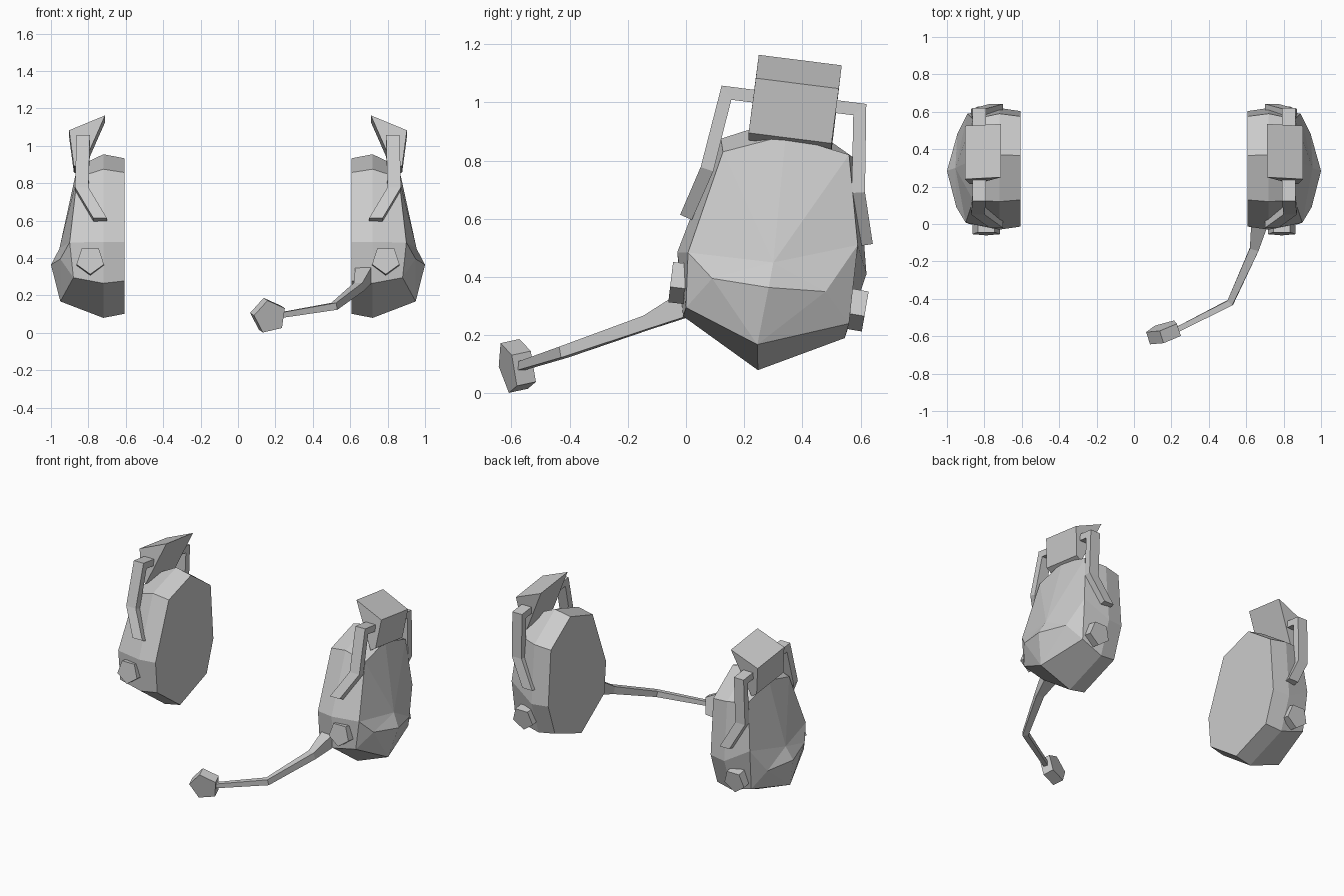
import bpy, bmesh
from math import cos, sin, radians
from mathutils import Vector as V

if "Cube" in bpy.data.objects:
    bpy.data.objects.remove(bpy.data.objects["Cube"])


def finish(name, bm, mirror):
    bmesh.ops.recalc_face_normals(bm, faces=bm.faces)
    me = bpy.data.meshes.new(name)
    bm.to_mesh(me)
    bm.free()
    ob = bpy.data.objects.new(name, me)
    bpy.context.collection.objects.link(ob)
    if mirror:
        ob.modifiers.new("Mirror", 'MIRROR')
    return ob


def bridge(bm, rings):
    loops = [[bm.verts.new(p) for p in r] for r in rings]
    n = len(loops[0])
    for a, b in zip(loops, loops[1:]):
        for i in range(n):
            j = (i + 1) % n
            bm.faces.new((a[i], a[j], b[j], b[i]))
    return loops


def loft(name, rings, mirror=True):
    bm = bmesh.new()
    loops = bridge(bm, rings)
    bm.faces.new(loops[0])
    bm.faces.new(loops[-1])
    return finish(name, bm, mirror)


def sweep(name, path, sizes, mirror=True):
    """Square-section strip with mitred bends; sizes are half width and half thickness."""
    pts = [V(p) for p in path]
    rings = []
    for i, p in enumerate(pts):
        d0 = (p - pts[i - 1]).normalized() if i else (pts[1] - p).normalized()
        d1 = (pts[i + 1] - p).normalized() if i < len(pts) - 1 else d0
        t = (d0 + d1).normalized()
        side = V((1, 0, 0)) if mirror else t.cross(V((0, 0, 1))).normalized()
        up = side.cross(t).normalized() / max(t.dot(d1), 0.5)
        w, h = sizes[i]
        rings.append([p + side * w * a + up * h * b
                      for a, b in ((-1, -1), (1, -1), (1, 1), (-1, 1))])
    return loft(name, rings, mirror)


def pentagon(name, centre, axis, radius, depth, start, mirror=True):
    n = V(axis).normalized()
    u = V((0, 0, 1)).cross(n).normalized()
    v = n.cross(u)
    rings = [[V(centre) + n * s * depth / 2
              + (u * cos(radians(start + 72 * i)) + v * sin(radians(start + 72 * i))) * radius
              for i in range(5)] for s in (-1, 1)]
    return loft(name, rings, mirror)


# Ear cup: octagonal pad, then a faceted dome (y, z outline from the bottom round the back)
rim = [(.247, .08), (.545, .19), (.62, .41), (.59, .80),
       (.37, .955), (.12, .875), (-.03, .485), (-.01, .265)]
shoulder = [(.95, .245, .168), (.88, .56, .24), (.89, .59, .51), (.86, .56, .82),
            (.86, .343, .886), (.86, .127, .83), (.90, .007, .484), (.88, 0, .295)]
inner = [(.607, .295 + (y - .295) * .95, .52 + (z - .52) * .95) for y, z in rim]
bm = bmesh.new()
loops = bridge(bm, [inner, [(.72, y, z) for y, z in rim], shoulder])
bm.faces.new(loops[0])
c = loops[2]
apex = bm.verts.new((1, .284, .364))
crest = bm.verts.new((.955, .30, .45))
front = bm.verts.new((.95, .09, .395))
back = bm.verts.new((.945, .48, .35))
for a, b in zip(c[2:6], c[3:7]):
    bm.faces.new((crest, a, b))
for tip, low, mid in ((front, c[7], c[6]), (back, c[1], c[2])):
    bm.faces.new((tip, c[0], low))
    bm.faces.new((tip, low, mid))
    bm.faces.new((tip, mid, crest))
    bm.faces.new((tip, crest, apex))
    bm.faces.new((tip, apex, c[0]))
finish("ear_cup", bm, True)

# Yoke holding the cup
sweep("yoke", [(.737, 0, .605), (.835, .072, .77), (.828, .139, 1.033),
               (.828, .597, .975), (.835, .592, .69), (.737, .62, .51)],
      [(.036, .022)] * 6)

# Headband clamp block
section = [(.71, .25, 1.163), (.903, .24, 1.083), (.878, .215, .895), (.84, .215, .87)]
loft("clamp_block", [section, [(x, y + .285, z - .036) for x, y, z in section]])

# Pivot knobs, front and back
pentagon("front_knob", (.79, -.012, .385), (0, -1, .12), .077, .08, -90)
pentagon("back_knob", (.79, .58, .295), (0, 1, -.17), .077, .075, -90)

# Microphone boom and capsule, right side only
sweep("mic_boom", [(.675, .02, .315), (.645, -.13, .245), (.515, -.42, .142), (.20, -.58, .09)],
      [(.045, .045), (.024, .024), (.018, .018), (.014, .014)], mirror=False)
pentagon("mic_capsule", (.162, -.581, .092), (.3, -.93, -.2), .092, .07, 103, mirror=False)
